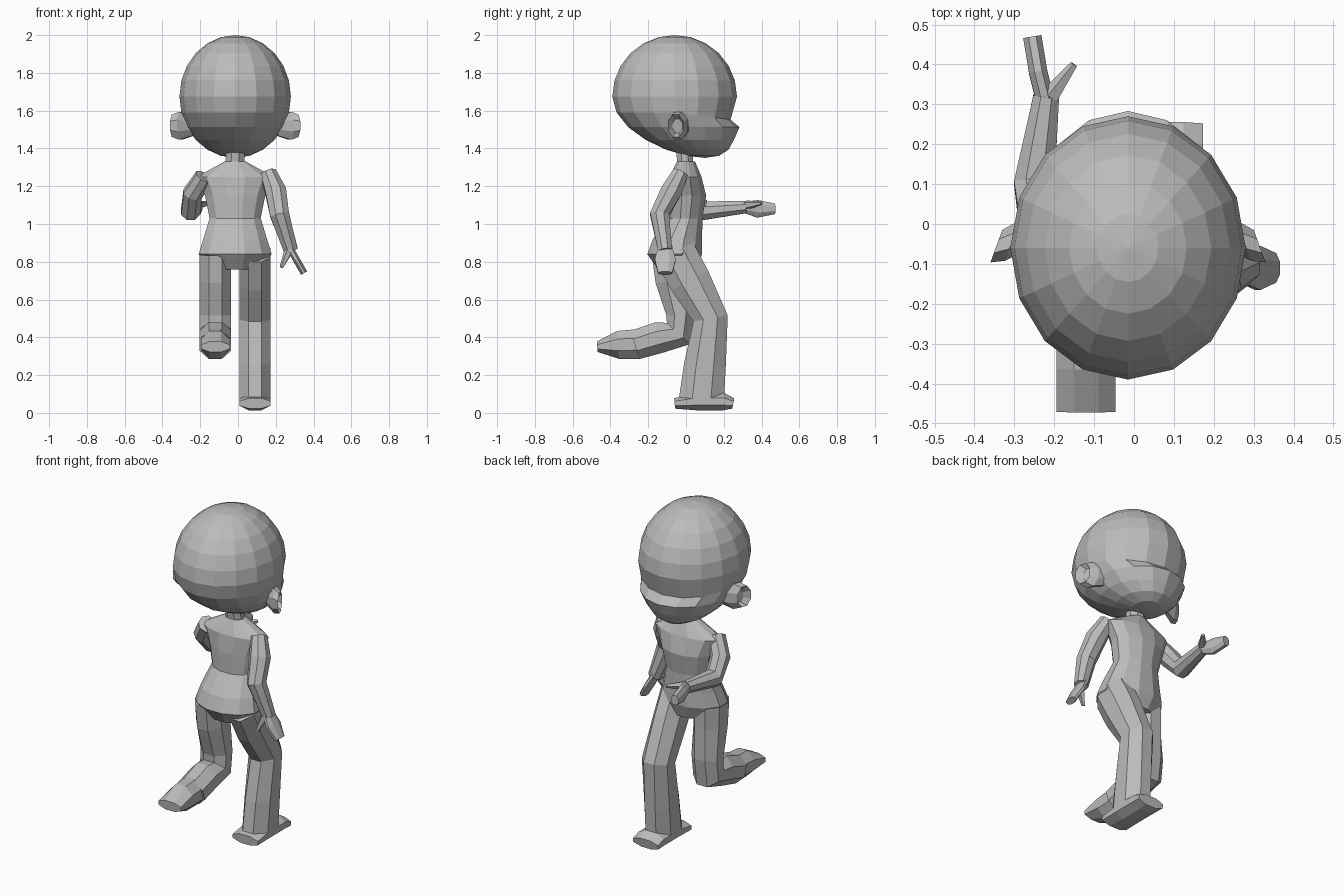
import bpy, bmesh, math
from mathutils import Vector

default_cube = bpy.data.objects.get("Cube")
if default_cube:
    bpy.data.objects.remove(default_cube, do_unlink=True)

shade = 0.5
grey = bpy.data.materials.new("plain grey")
grey.use_nodes = True
grey.diffuse_color = (shade, shade, shade, 1)
principled = grey.node_tree.nodes["Principled BSDF"]
principled.inputs["Base Color"].default_value = grey.diffuse_color

MIDDLE = Vector((-.015, 0, 0))


def finish(name, bm):
    """Turn a bmesh into a flat shaded grey object."""
    bmesh.ops.recalc_face_normals(bm, faces=bm.faces)
    mesh = bpy.data.meshes.new(name)
    bm.to_mesh(mesh)
    bm.free()
    mesh.materials.append(grey)
    part = bpy.data.objects.new(name, mesh)
    bpy.context.collection.objects.link(part)


def loft(name, rings):
    """Skin a list of equal point rings and cap both ends."""
    bm = bmesh.new()
    loops = [[bm.verts.new(point) for point in ring] for ring in rings]
    for lower, upper in zip(loops, loops[1:]):
        for i in range(len(lower)):
            bm.faces.new((lower[i - 1], lower[i], upper[i], upper[i - 1]))
    bm.faces.new(loops[0])
    bm.faces.new(loops[-1])
    finish(name, bm)


def oval(centre, across, along, sides):
    """Points round an oval spanned by two half axes."""
    angles = [math.tau * (i + .5) / sides for i in range(sides)]
    return [centre + across * math.cos(a) + along * math.sin(a) for a in angles]


def stack(name, levels, sides):
    """Level ovals given by height, half width, back and front."""
    rings = []
    for height, half_width, back, front in levels:
        centre = MIDDLE + Vector((0, (back + front) / 2, height))
        depth = (front - back) / 2
        rings.append(oval(centre, Vector((half_width, 0, 0)), Vector((0, depth, 0)), sides))
    loft(name, rings)


def limb(name, path, width=None, sides=8):
    """Ovals square to a bent path of x, y, z and half thickness."""
    points = [Vector(step[:3]) for step in path]
    before = points[:1] + points[:-1]
    after = points[1:] + points[-1:]
    rings = []
    for step, point, previous, following in zip(path, points, before, after):
        thickness = step[-1]
        tangent = (following - previous).normalized()
        across = Vector((1, 0, 0))
        across = (across - tangent * across.dot(tangent)).normalized()
        along = tangent.cross(across)
        rings.append(oval(point, across * (width or thickness), along * thickness, sides))
    loft(name, rings)


def leg(name, x, path, width):
    """A limb that stays in one upright plane."""
    limb(name, [(x, *step) for step in path], width)


def head():
    """Round skull, chin carried forward, brow set back above the face."""
    bm = bmesh.new()
    bmesh.ops.create_uvsphere(bm, u_segments=16, v_segments=12, radius=1)
    for vert in bm.verts:
        x, y, z = vert.co
        drop = max(0, -z)
        frontal = max(0, y)
        vert.co = MIDDLE + Vector((x * .295, y * .33 - .06 + drop * drop * .16, z * .325 + 1.675))
        if .2 < drop < .3:
            vert.co.y -= frontal * .035
            vert.co.z -= frontal * .04
        elif .4 < drop < .6:
            vert.co.y += frontal * .02
    finish("head", bm)


def ear(name, side):
    """Cupped oval that flares out and backwards."""
    rings = []
    for reach, size in ((.22, .7), (.29, 1), (.33, .8), (.3, .5)):
        centre = MIDDLE + Vector((side * reach, .06 - reach * .35, 1.52))
        across = Vector((-side * .02, .055, 0)) * size
        rings.append(oval(centre, across, Vector((0, 0, .08)) * size, 8))
    loft(name, rings)


# Head and ears
head()
ear("left_ear", 1)
ear("right_ear", -1)

# Neck and torso
stack("neck", ((1.28, .08, -.06, .05), (1.33, .055, -.05, .04), (1.42, .05, -.06, .04)), 8)
stack("torso", (
    (.76, .13, -.15, .06),
    (.84, .2, -.21, .09),
    (.92, .175, -.18, .09),
    (1.03, .14, -.1, .09),
    (1.15, .165, -.1, .11),
    (1.25, .21, -.09, .085),
    (1.33, .06, -.05, .05)), 12)

# Hanging arm
limb("left_arm", ((.16, -.03, 1.27, .045), (.2, -.08, 1.17, .06),
                  (.22, -.14, 1.05, .055), (.28, -.11, .86, .04)))
limb("left_hand", ((.27, -.11, .88, .04), (.31, -.11, .81, .06), (.35, -.11, .74, .04)), .02)
limb("left_thumb", ((.27, -.13, .86, .025), (.23, -.15, .77, .01)), sides=5)

# Raised arm
limb("right_arm", ((-.18, -.03, 1.25, .05), (-.24, .02, 1.16, .055),
                   (-.25, .1, 1.07, .055), (-.22, .32, 1.09, .035)))
limb("right_hand", ((-.22, .3, 1.09, .03), (-.24, .38, 1.08, .05), (-.255, .47, 1.08, .03)), .025)
limb("right_thumb", ((-.21, .32, 1.1, .025), (-.15, .4, 1.11, .01)), sides=5)

# Standing leg and foot
leg("left_leg", .09, ((-.06, .85, .12), (.02, .7, .12), (.13, .5, .1),
                      (.1, .25, .12), (.08, .05, .13)), .09)
leg("left_foot", .09, ((-.06, .05, .03), (.05, .06, .05), (.2, .06, .05), (.25, .05, .03)), .09)

# Leg kicked back and its foot
leg("right_leg", -.12, ((-.07, .84, .12), (-.06, .7, .11), (-.03, .52, .08),
                        (-.04, .42, .09), (-.14, .4, .09), (-.27, .36, .085)), .09)
leg("right_foot", -.12, ((-.25, .365, .085), (-.36, .36, .08), (-.47, .35, .03)), .08)
